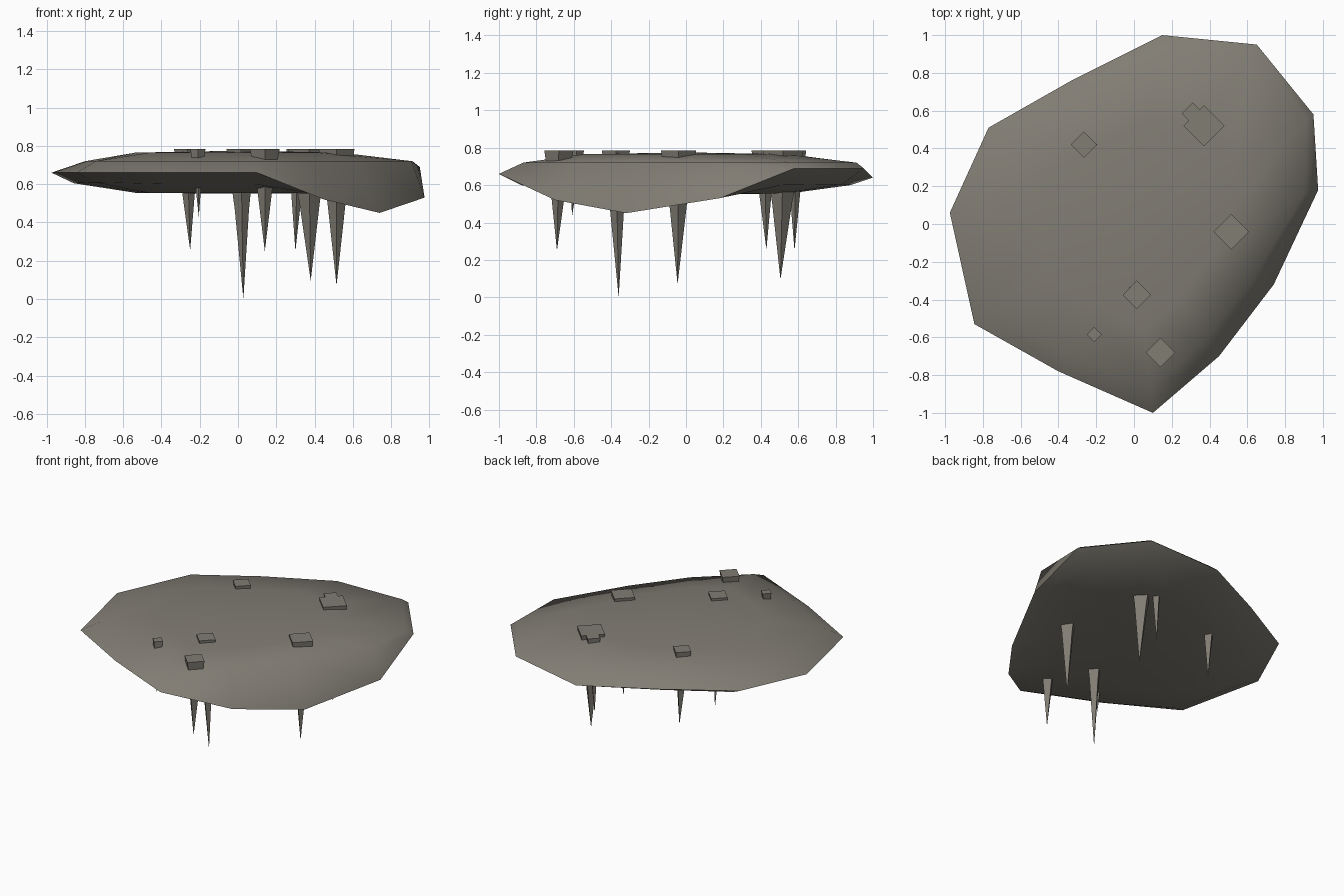
import bpy, bmesh, math
from mathutils import Vector

if "Cube" in bpy.data.objects:
    bpy.data.objects.remove(bpy.data.objects["Cube"])

stone = bpy.data.materials.new("warm_grey_stone")
stone.diffuse_color = (0.22, 0.205, 0.175, 1)
stone.use_nodes = True
stone.node_tree.nodes["Principled BSDF"].inputs["Base Color"].default_value = stone.diffuse_color


def finish(bm, name, angle):
    bmesh.ops.recalc_face_normals(bm, faces=bm.faces)
    me = bpy.data.meshes.new(name)
    bm.to_mesh(me)
    bm.free()
    me.materials.append(stone)
    ob = bpy.data.objects.new(name, me)
    bpy.context.collection.objects.link(ob)
    bpy.ops.object.select_all(action='DESELECT')
    ob.select_set(True)
    bpy.context.view_layer.objects.active = ob
    bpy.ops.object.shade_smooth_by_angle(angle=math.radians(angle))
    return ob


def loft(bm, rings, bottom, top=None):
    """Bridge rings from bottom to top; close ends with a point or a cap."""
    loops = [[bm.verts.new(p) for p in r] for r in rings]
    n = len(loops[0])
    for a, b in zip(loops, loops[1:]):
        for i in range(n):
            j = (i + 1) % n
            bm.faces.new((a[i], a[j], b[j], b[i]))
    for loop, tip in ((loops[0], bottom), (loops[-1], top)):
        if tip is None:
            bm.faces.new(loop)
        else:
            v = bm.verts.new(tip)
            for i in range(n):
                bm.faces.new((loop[i], loop[(i + 1) % n], v))


# Rock slab: x, y, rim height, upper shoulder scale, lower shoulder height
rim = [
    (0.15, 1.00, 0.64, 0.90, 0.60), (0.65, 0.95, 0.69, 0.96, 0.605),
    (0.95, 0.58, 0.69, 0.96, 0.60), (0.975, 0.18, 0.53, 0.93, 0.55),
    (0.74, -0.32, 0.45, 0.86, 0.52), (0.45, -0.70, 0.52, 0.86, 0.55),
    (0.10, -1.00, 0.66, 0.87, 0.60), (-0.40, -0.78, 0.66, 0.88, 0.60),
    (-0.845, -0.53, 0.66, 0.88, 0.61), (-0.975, 0.06, 0.66, 0.82, 0.605),
    (-0.77, 0.51, 0.66, 0.88, 0.605), (-0.33, 0.76, 0.65, 0.90, 0.60)]
slab = [
    [(x * .55, y * .55, .555) for x, y, z, s, l in rim],
    [(x * .88, y * .88, l) for x, y, z, s, l in rim],
    [(x, y, z) for x, y, z, s, l in rim],
    [(x * s, y * s, .72) for x, y, z, s, l in rim],
    [(x * .55, y * .55, .765) for x, y, z, s, l in rim]]
bm = bmesh.new()
loft(bm, slab, (0, 0, .55), (0, 0, .775))
finish(bm, "rock_slab", 60)

# Four-sided hanging spikes: top centre x, y, radius, tip x, y, z
spikes = [
    (0.015, -0.375, 0.075, 0.028, -0.36, 0.0),
    (0.14, -0.68, 0.078, 0.14, -0.69, 0.25),
    (-0.21, -0.585, 0.040, -0.205, -0.61, 0.43),
    (-0.265, 0.42, 0.070, -0.25, 0.43, 0.255),
    (0.37, 0.52, 0.108, 0.38, 0.505, 0.095),
    (0.31, 0.585, 0.058, 0.30, 0.58, 0.25),
    (0.515, -0.04, 0.094, 0.515, -0.045, 0.07)]
for k, (x, y, r, tx, ty, tz) in enumerate(spikes):
    top, tip = Vector((x, y, 0.785)), Vector((tx, ty, tz))
    rings = []
    for t, f in ((0.4, 0.5), (0.0, 1.0)):
        c = top.lerp(tip, t)
        rings.append([c + Vector((math.cos(a), math.sin(a), 0)) * r * f
                      for a in (i * math.pi / 2 for i in range(4))])
    bm = bmesh.new()
    loft(bm, rings, tip)
    finish(bm, f"hanging_spike_{k + 1}", 40)
